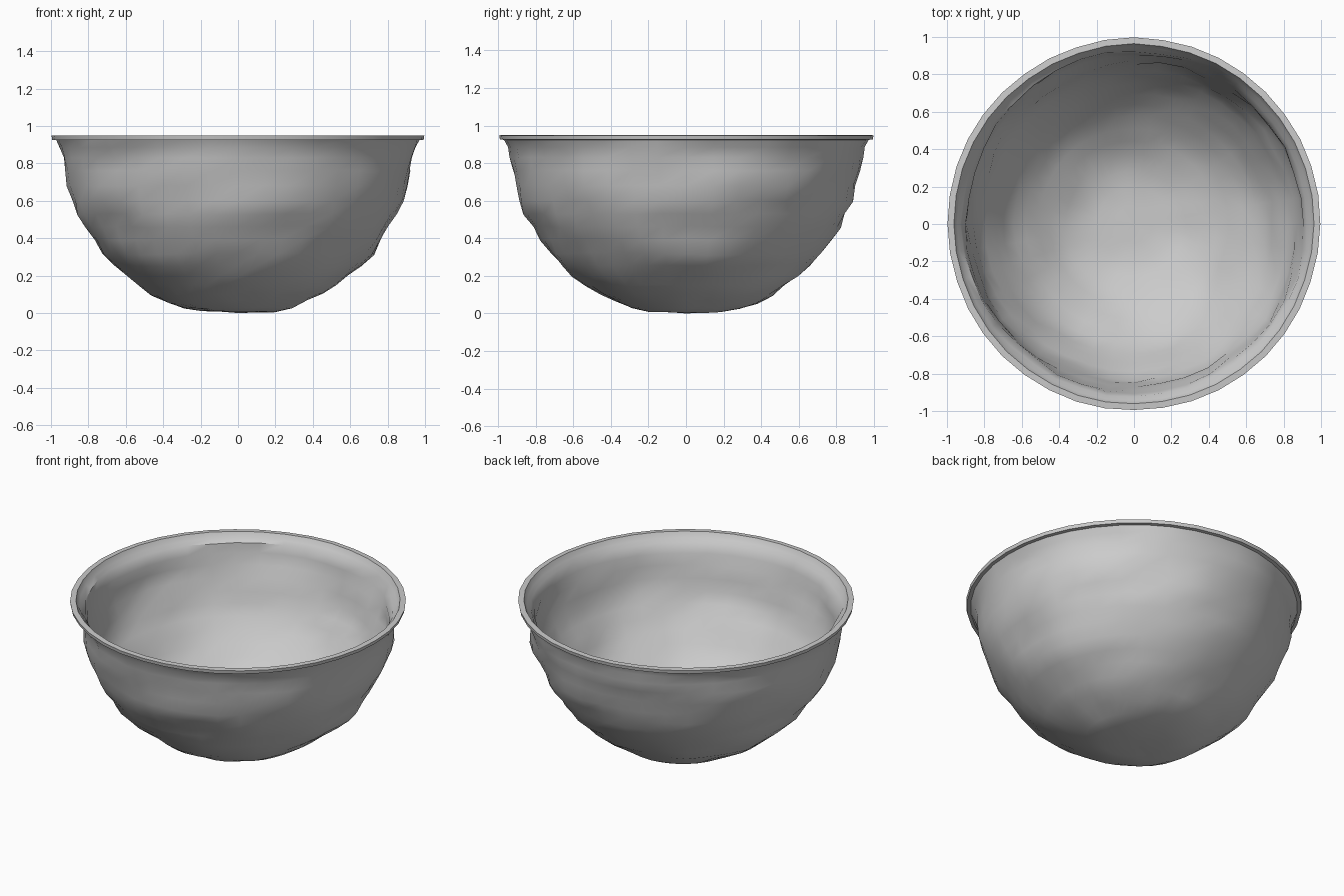
import bpy, bmesh, math
from mathutils import Vector, noise

if "Cube" in bpy.data.objects:
    bpy.data.objects.remove(bpy.data.objects["Cube"])

SEGS = 40
WALL = 0.03

# Outer wall profile (radius, height), from the foot up to under the lip
outer = [(0.10, 0.006), (0.20, 0.008), (0.29, 0.026), (0.38, 0.06), (0.46, 0.10),
         (0.53, 0.145), (0.60, 0.20), (0.66, 0.255), (0.72, 0.32), (0.77, 0.39),
         (0.815, 0.46), (0.85, 0.53), (0.88, 0.60), (0.905, 0.68), (0.922, 0.76),
         (0.935, 0.83), (0.95, 0.885), (0.97, 0.924)]
lip = [(0.992, 0.926), (0.996, 0.948), (0.962, 0.950)]

# Inner wall follows the outer wall at an even thickness
inner = []
for i in range(len(outer) - 1, -1, -1):
    a, b = outer[max(i - 1, 0)], outer[min(i + 1, len(outer) - 1)]
    dr, dz = b[0] - a[0], b[1] - a[1]
    d = math.hypot(dr, dz)
    inner.append((outer[i][0] - WALL * dz / d, outer[i][1] + WALL * dr / d))
inner[0] = (0.945, 0.915)
profile = outer + lip + inner


def hammered(r, z, ang):
    """Point on the bowl, dented by horizontally stretched noise."""
    c, s = math.cos(ang), math.sin(ang)
    p = Vector((c * r * 3.2, s * r * 3.2, z * 8.0))
    n = noise.noise(p) + 0.5 * noise.noise(p * 2.1 + Vector((7, 3, 5)))
    if z > 0.91:
        amp = 0.004
    else:
        amp = 0.028 * min(1.0, r / 0.4)
    r2 = min(r + amp * n * min(1.0, 0.35 + z), 1.0)
    z2 = z if z > 0.91 else z - 0.6 * amp * n * (1 - z)
    return Vector((r2 * c, r2 * s, max(z2, 0.0)))


# Lathe the profile
bm = bmesh.new()
rings = [[bm.verts.new(hammered(r, z, 2 * math.pi * k / SEGS)) for k in range(SEGS)]
         for r, z in profile]
for a, b in zip(rings, rings[1:]):
    for k in range(SEGS):
        j = (k + 1) % SEGS
        bm.faces.new((a[k], a[j], b[j], b[k]))

# Close the foot and the inside floor with fans
foot = bm.verts.new((0, 0, 0))
floor = bm.verts.new((0, 0, WALL + 0.006))
for k in range(SEGS):
    j = (k + 1) % SEGS
    bm.faces.new((foot, rings[0][j], rings[0][k]))
    bm.faces.new((floor, rings[-1][k], rings[-1][j]))
bmesh.ops.recalc_face_normals(bm, faces=bm.faces)

mesh = bpy.data.meshes.new("bowl")
bm.to_mesh(mesh)
bm.free()
bowl = bpy.data.objects.new("bowl", mesh)
bpy.context.collection.objects.link(bowl)
bpy.context.view_layer.objects.active = bowl
bowl.select_set(True)
bpy.ops.object.shade_smooth_by_angle(angle=math.radians(40))
